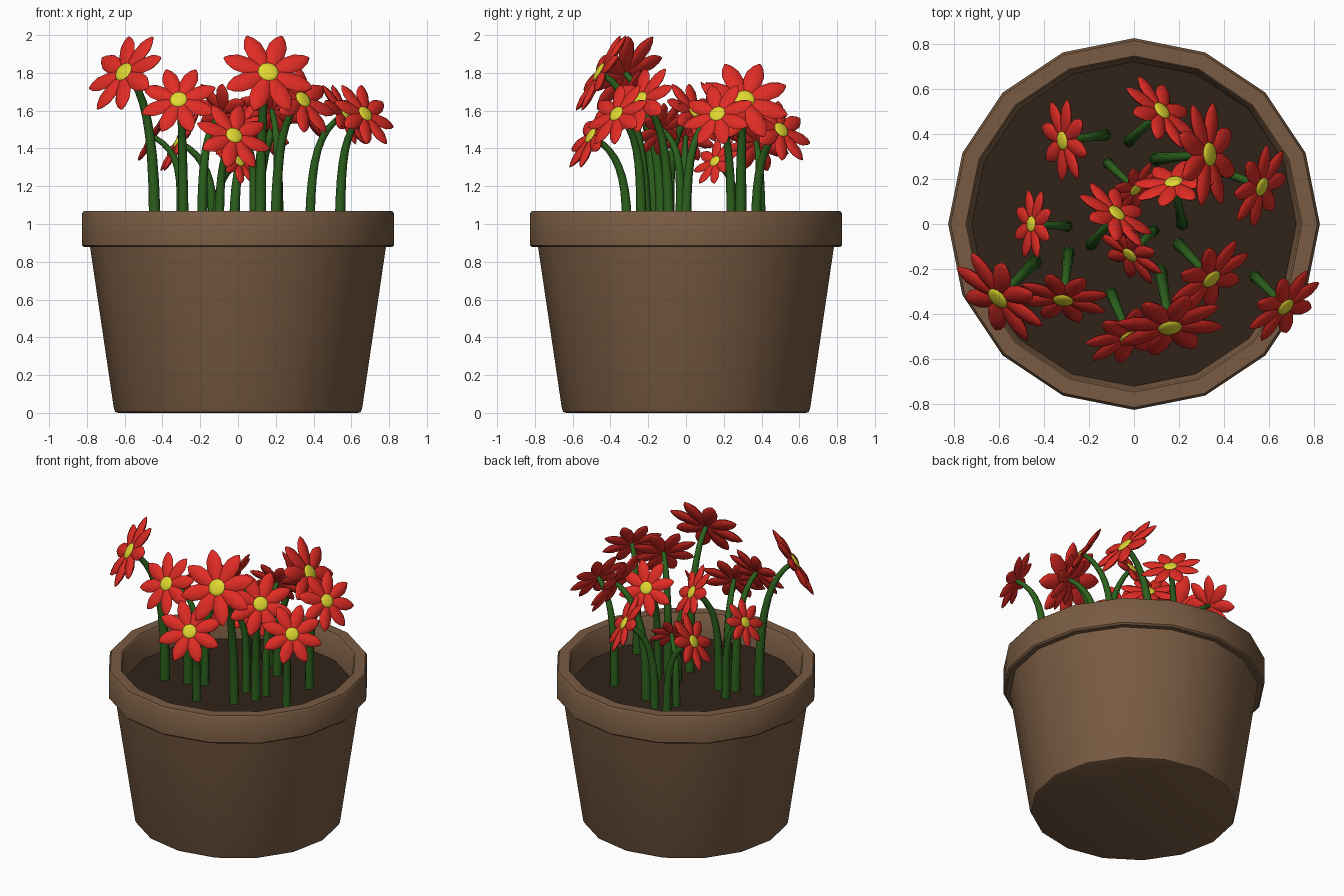
import bpy, bmesh, math
from mathutils import Vector, Matrix

if "Cube" in bpy.data.objects:
    bpy.data.objects.remove(bpy.data.objects["Cube"])


def material(name, rgb):
    m = bpy.data.materials.new(name)
    m.diffuse_color = (*rgb, 1)
    m.use_nodes = True
    m.node_tree.nodes["Principled BSDF"].inputs["Base Color"].default_value = m.diffuse_color
    return m


CLAY = material("clay", (0.19, 0.105, 0.055))
SOIL = material("soil", (0.03, 0.017, 0.01))
RED = material("petal_red", (0.75, 0.025, 0.018))
YELLOW = material("center_yellow", (0.75, 0.68, 0.03))
GREEN = material("stem_green", (0.025, 0.12, 0.012))


def finish(name, bm, mat, angle=40):
    me = bpy.data.meshes.new(name)
    bmesh.ops.recalc_face_normals(bm, faces=bm.faces)
    bm.to_mesh(me)
    bm.free()
    me.materials.append(mat)
    ob = bpy.data.objects.new(name, me)
    bpy.context.collection.objects.link(ob)
    bpy.ops.object.select_all(action='DESELECT')
    ob.select_set(True)
    bpy.context.view_layer.objects.active = ob
    bpy.ops.object.shade_smooth_by_angle(angle=math.radians(angle))
    return ob


def loft(bm, rings, cap_start=False, cap_end=False):
    rows = [[bm.verts.new(p) for p in ring] for ring in rings]
    n = len(rows[0])
    for a, b in zip(rows, rows[1:]):
        for i in range(n):
            j = (i + 1) % n
            bm.faces.new((a[i], a[j], b[j], b[i]))
    if cap_start:
        bm.faces.new(rows[0][::-1])
    if cap_end:
        bm.faces.new(rows[-1])


def circle(r, z, n=16):
    return [(r * math.cos(2 * math.pi * i / n), r * math.sin(2 * math.pi * i / n), z)
            for i in range(n)]


# Pot: lathed 16-sided profile with a thick rim
profile = [(0.635, 0), (0.65, 0.006), (0.657, 0.022), (0.783, 0.877), (0.816, 0.877),
           (0.826, 0.887), (0.826, 1.055), (0.815, 1.07), (0.747, 1.07),
           (0.738, 1.06), (0.72, 0.89)]
bm = bmesh.new()
loft(bm, [circle(r, z) for r, z in profile], cap_start=True)
finish("pot", bm, CLAY)

# Soil disc
bm = bmesh.new()
bm.faces.new([bm.verts.new(p) for p in circle(0.722, 0.9)])
finish("soil", bm, SOIL)

# Flowers: head x, y, z, stem base x, y, head radius
FLOWERS = [
    (-0.32, 0.37, 1.44, -0.13, 0.395, 0.185),
    (0.125, 0.505, 1.50, -0.02, 0.37, 0.19),
    (0.335, 0.31, 1.66, 0.10, 0.29, 0.235),
    (0.57, 0.165, 1.585, 0.38, 0.24, 0.19),
    (0.175, 0.19, 1.61, 0.215, 0.0, 0.18),
    (-0.075, 0.05, 1.595, -0.19, -0.09, 0.185),
    (-0.46, 0.0, 1.47, -0.30, -0.01, 0.155),
    (-0.605, -0.33, 1.805, -0.44, -0.17, 0.235),
    (-0.315, -0.34, 1.66, -0.29, -0.13, 0.2),
    (-0.02, -0.14, 1.51, 0.085, -0.03, 0.165),
    (0.345, -0.245, 1.66, 0.20, -0.09, 0.205),
    (0.675, -0.37, 1.585, 0.54, -0.235, 0.19),
    (0.16, -0.46, 1.805, 0.118, -0.21, 0.24),
    (-0.02, -0.505, 1.47, -0.10, -0.31, 0.20),
    (0.01, 0.15, 1.335, -0.115, 0.27, 0.14),
]
TILT = math.radians(31)  # how far each head looks up from the horizon


def bezier(p, t):
    s = 1 - t
    return s**3 * p[0] + 3 * s * s * t * p[1] + 3 * s * t * t * p[2] + t**3 * p[3]


def stem(bm, base, head, normal, size):
    h = head.z - base.z
    p = [base, base + Vector((0, 0, 0.62 * h)), head - normal * 0.2, head - normal * 0.02]
    pts = [bezier(p, i / 9) for i in range(10)]
    lean = normal.copy()
    lean.z = 0
    side = lean.normalized().cross(Vector((0, 0, 1)))
    rings = []
    for i, c in enumerate(pts):
        tan = (pts[min(i + 1, 9)] - pts[max(i - 1, 0)]).normalized()
        up = side.cross(tan)
        r = (0.03 - 0.015 * i / 9) * (0.6 + 0.4 * size / 0.2)
        rings.append([c + side * r * math.cos(k * math.pi / 4) + up * r * math.sin(k * math.pi / 4)
                      for k in range(8)])
    loft(bm, rings, True, True)


for idx, (hx, hy, hz, bx, by, R) in enumerate(FLOWERS, 1):
    head, base = Vector((hx, hy, hz)), Vector((bx, by, 0.885))
    d = Vector((hx - bx, hy - by, 0)).normalized()
    n = d * math.cos(TILT) + Vector((0, 0, math.sin(TILT)))
    u = Vector((0, 0, 1)).cross(d)
    v = n.cross(u)
    frame = Matrix((u, v, n)).transposed().to_4x4()
    frame.translation = head - n * 0.012

    bm = bmesh.new()
    stem(bm, base, head, n, R)
    finish(f"stem_{idx}", bm, GREEN, 60)

    # Eight pointed, flattened petals around the head
    bm = bmesh.new()
    for k in range(8):
        stations = [(0.04, 0.06), (0.25, 0.16), (0.5, 0.215), (0.75, 0.205),
                    (0.93, 0.12), (1.03, 0.025)]
        m = frame @ Matrix.Rotation((k + 0.5) * math.pi / 4, 4, 'Z')
        rings = [[m @ Vector((x * R, w * R * math.cos(a * math.pi / 4),
                              w * R * 0.4 * math.sin(a * math.pi / 4)))
                  for a in range(8)] for x, w in stations]
        loft(bm, rings, True, True)
    finish(f"petals_{idx}", bm, RED, 60)

    # Low domed flower centre
    bm = bmesh.new()
    bmesh.ops.create_uvsphere(bm, u_segments=12, v_segments=8, radius=1,
                              matrix=frame @ Matrix.Translation((0, 0, 0.06 * R))
                              @ Matrix.Diagonal((0.23 * R, 0.23 * R, 0.06 * R, 1)))
    finish(f"flower_center_{idx}", bm, YELLOW, 60)
